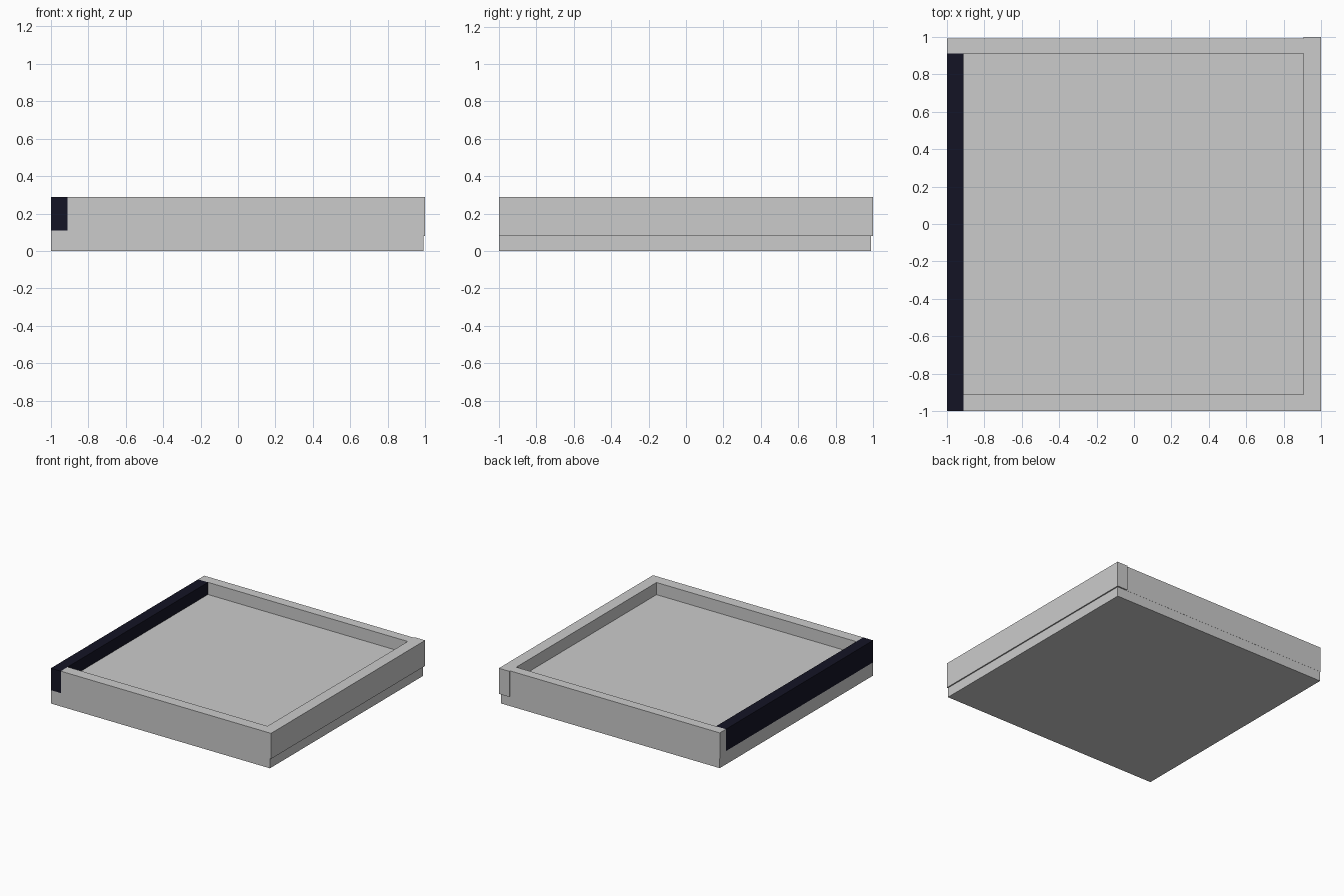
import bpy
import bmesh
from mathutils import Matrix, Vector

if "Cube" in bpy.data.objects:
    bpy.data.objects.remove(bpy.data.objects["Cube"])


def box(name, lo, hi, mat=None):
    """Axis-aligned box between two opposite corners."""
    lo, hi = Vector(lo), Vector(hi)
    bm = bmesh.new()
    size = hi - lo
    bmesh.ops.create_cube(
        bm, size=1, matrix=Matrix.Translation((lo + hi) / 2) @ Matrix.Diagonal((*size, 1)))
    mesh = bpy.data.meshes.new(name)
    bm.to_mesh(mesh)
    bm.free()
    obj = bpy.data.objects.new(name, mesh)
    bpy.context.collection.objects.link(obj)
    if mat:
        mesh.materials.append(mat)
    return obj


dark = bpy.data.materials.new("dark_navy")
dark.diffuse_color = (0.007, 0.007, 0.018, 1)
dark.use_nodes = True
dark.node_tree.nodes["Principled BSDF"].inputs["Base Color"].default_value = dark.diffuse_color

TOP = 0.29      # rim height
LOW = 0.08      # underside of the grey rim bars
IN = 0.91       # inner edge of the rim
EPS = 0.001     # keeps the bars just proud of the slab

# Solid floor slab, slightly short on the right and back
box("floor_slab", (-1 + EPS, -1 + EPS, 0), (0.99, 0.99 - EPS, 0.19))

# Four rim bars laid in a pinwheel, each butting against the next
box("front_rim", (-IN, -1, LOW), (1, -IN, TOP))
box("right_rim", (0.905, -IN, LOW), (1, 1, TOP))
box("back_rim", (-1, IN, LOW), (0.905, 0.99, TOP))
box("left_rim", (-1, -1, 0.11), (-IN, IN, TOP), dark)
